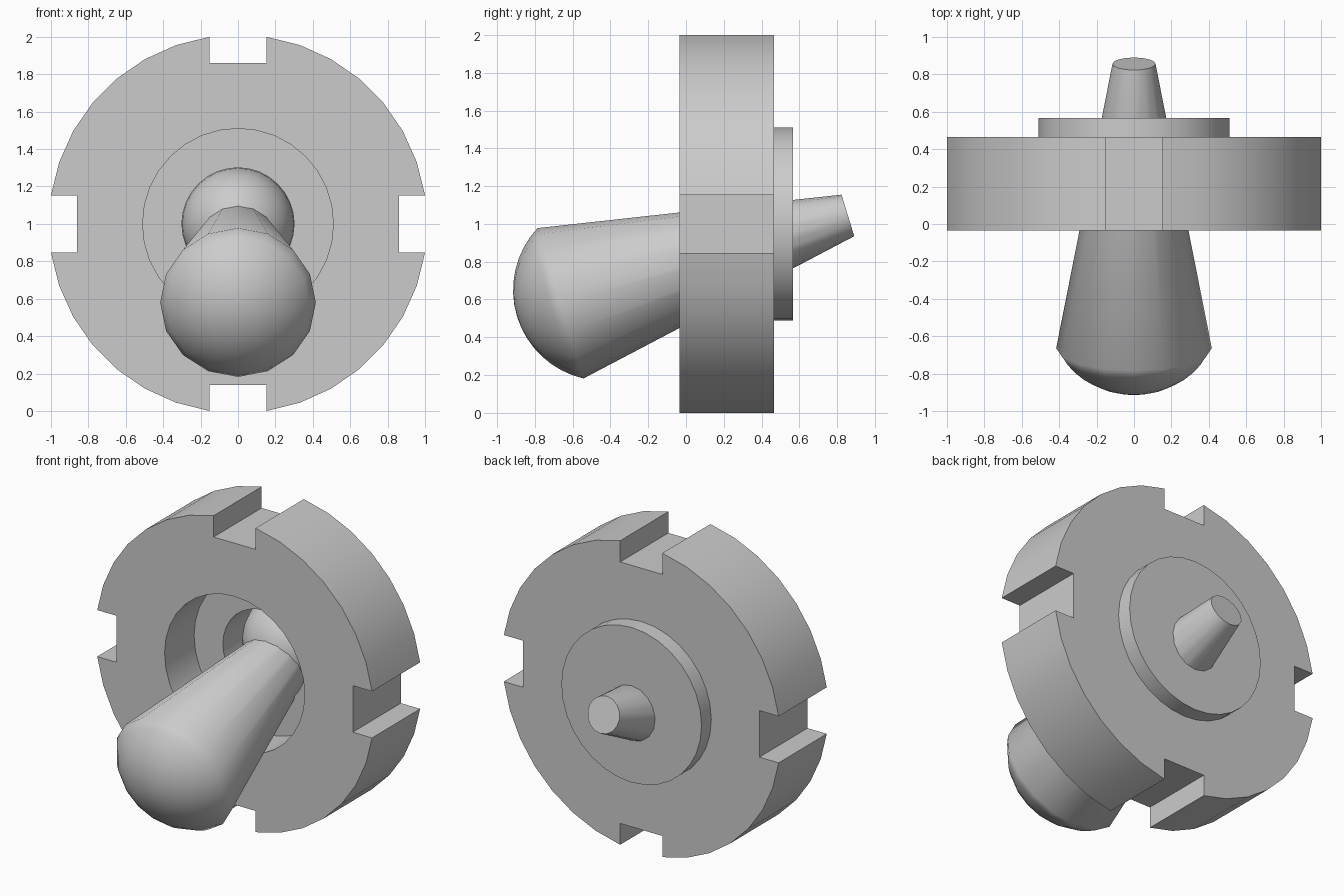
import bpy, bmesh
from math import radians, sin, cos, asin, pi
from mathutils import Matrix, Vector

cube = bpy.data.objects.get("Cube")
if cube:
    bpy.data.objects.remove(cube, do_unlink=True)

grey = bpy.data.materials.new("plain_grey")
grey.use_nodes = True
grey.diffuse_color = (0.6, 0.6, 0.6, 1)
grey.node_tree.nodes["Principled BSDF"].inputs["Base Color"].default_value = (0.6, 0.6, 0.6, 1)


def finish(name, bm, matrix, smooth_angle):
    """Turn a bmesh into a placed, shaded object."""
    bmesh.ops.recalc_face_normals(bm, faces=bm.faces)
    bm.transform(matrix)
    mesh = bpy.data.meshes.new(name)
    bm.to_mesh(mesh)
    bm.free()
    mesh.materials.append(grey)
    obj = bpy.data.objects.new(name, mesh)
    bpy.context.collection.objects.link(obj)
    bpy.ops.object.select_all(action='DESELECT')
    obj.select_set(True)
    bpy.context.view_layer.objects.active = obj
    bpy.ops.object.shade_smooth_by_angle(angle=radians(smooth_angle))
    return obj


def circle(radius, count):
    return [(radius * cos(2 * pi * i / count), radius * sin(2 * pi * i / count))
            for i in range(count)]


def holed_plate(name, outer, inner, front, back):
    """Extrude an outline with a hole from y=front to y=back."""
    bm = bmesh.new()
    for loop in (outer, inner):
        verts = [bm.verts.new((x, front, z)) for x, z in loop]
        for i, v in enumerate(verts):
            bm.edges.new((v, verts[(i + 1) % len(verts)]))
    bmesh.ops.triangle_fill(bm, edges=bm.edges[:], use_beauty=True)
    bmesh.ops.dissolve_limit(bm, angle_limit=0.01, verts=[], edges=bm.edges[:])
    geom = bmesh.ops.extrude_face_region(bm, geom=bm.faces[:], use_keep_orig=True)["geom"]
    moved = [g for g in geom if isinstance(g, bmesh.types.BMVert)]
    bmesh.ops.translate(bm, verts=moved, vec=(0, back - front, 0))
    return finish(name, bm, Matrix.Translation((0, 0, 1)), 30)


def lathe(name, profile, count, matrix, smooth_angle):
    """Spin (radius, height) points round local z."""
    bm = bmesh.new()
    verts = [bm.verts.new((r, 0, h)) for r, h in profile]
    edges = [bm.edges.new(pair) for pair in zip(verts, verts[1:])]
    bmesh.ops.spin(bm, geom=verts + edges, cent=(0, 0, 0), axis=(0, 0, 1),
                   angle=2 * pi, steps=count, use_merge=False)
    bmesh.ops.remove_doubles(bm, verts=bm.verts[:], dist=0.0005)
    return finish(name, bm, matrix, smooth_angle)


# Notched outer disc: four arcs joined by square slots
HALF_SLOT, SLOT_FLOOR, ARC_STEPS = 0.153, 0.86, 7
disc_radius = Vector((1, HALF_SLOT)).length
start = asin(HALF_SLOT / disc_radius)
outline = []
for quarter in range(4):
    turn = Matrix.Rotation(quarter * pi / 2, 2)
    arc = [start + (pi / 2 - 2 * start) * i / ARC_STEPS for i in range(ARC_STEPS + 1)]
    points = [(SLOT_FLOOR, -HALF_SLOT), (SLOT_FLOOR, HALF_SLOT)]
    points += [(disc_radius * cos(a), disc_radius * sin(a)) for a in arc]
    outline += [tuple(turn @ Vector(p)) for p in points]
holed_plate("notched_disc", outline, circle(0.51, 32), -0.035, 0.465)

# Socket plate set into the disc and showing behind it
BACK = 0.567
holed_plate("socket_plate", circle(0.51, 32), circle(0.3, 32), 0.272, BACK)

# Half ball filling the socket, flat side to the back
ball = [(0.3 * cos(a), 0.3 * sin(a)) for a in (i * pi / 24 for i in range(12))]
lathe("pivot_ball", [(0, 0)] + ball + [(0, 0.3)], 32,
      Matrix.Translation((0, BACK, 1)) @ Matrix.Rotation(pi / 2, 4, 'X'), 30)

# Tilted tapering stick with a domed front end
RIM, TIP, LENGTH, DOME = 0.416, 0.115, 1.59, 0.48
rim_angle = asin(RIM / DOME)
dome = [(DOME * sin(a), DOME * (cos(rim_angle) - cos(a)))
        for a in (rim_angle * i / 8 for i in range(9))]
lathe("stick", dome + [(TIP, LENGTH), (0, LENGTH)], 16,
      Matrix.Translation((0, -0.664, 0.58)) @ Matrix.Rotation(radians(-73), 4, 'X'), 50)
